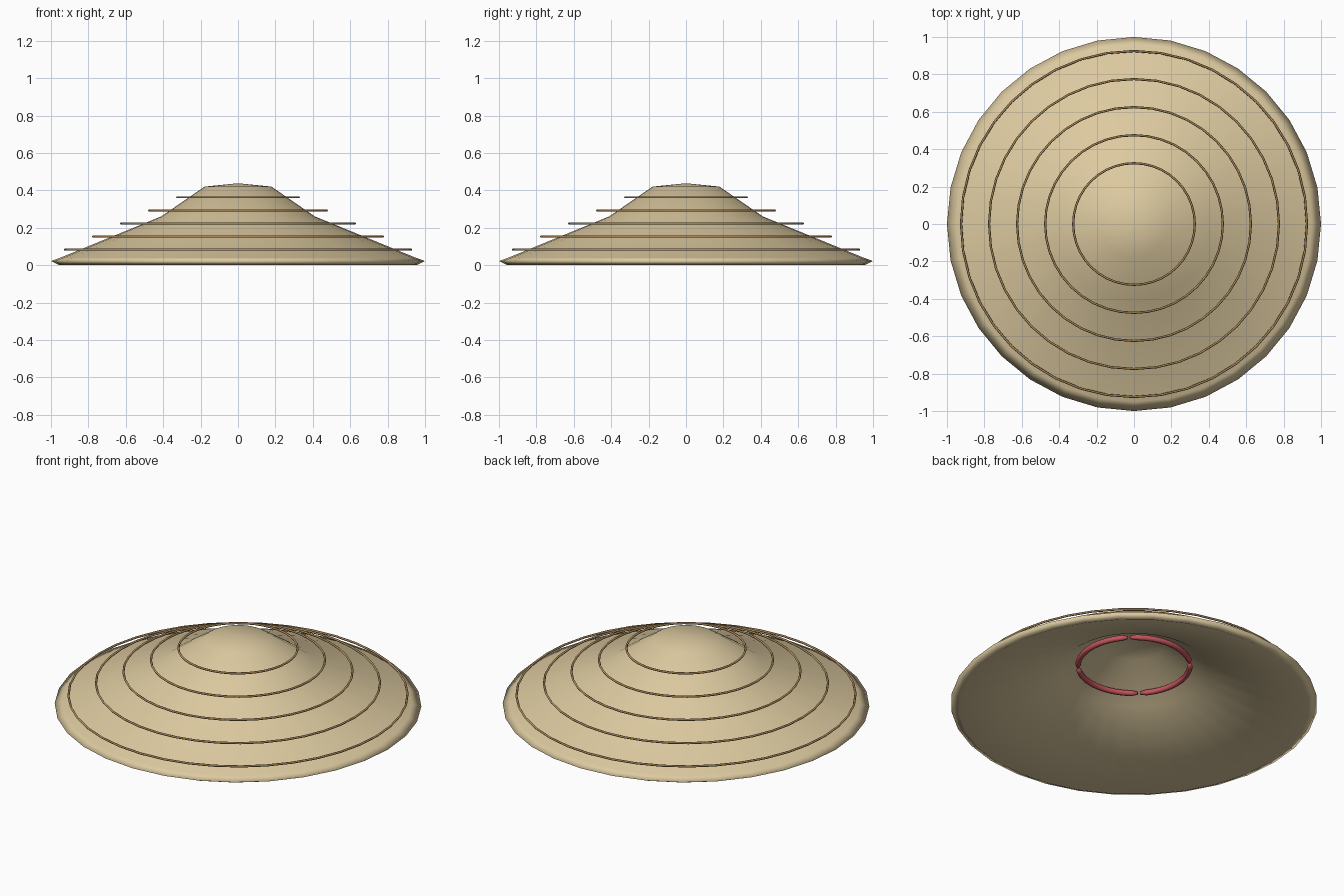
import bpy, bmesh, math
from mathutils import Vector

if "Cube" in bpy.data.objects:
    bpy.data.objects.remove(bpy.data.objects["Cube"])


def material(name, rgb):
    m = bpy.data.materials.new(name)
    m.use_nodes = True
    m.diffuse_color = (*rgb, 1)
    m.node_tree.nodes["Principled BSDF"].inputs["Base Color"].default_value = (*rgb, 1)
    return m


STRAW = material("pale straw", (0.72, 0.59, 0.35))
CANE = material("brown cane", (0.45, 0.28, 0.12))
RED = material("red cloth", (0.56, 0.09, 0.11))


def finish(bm, name, mat):
    bmesh.ops.recalc_face_normals(bm, faces=bm.faces)
    for f in bm.faces:
        f.smooth = True
    me = bpy.data.meshes.new(name)
    bm.to_mesh(me)
    bm.free()
    me.materials.append(mat)
    ob = bpy.data.objects.new(name, me)
    bpy.context.collection.objects.link(ob)
    return ob


def lathe(name, profile, mat, sides):
    """Spin an (r, z) profile round the z axis."""
    bm = bmesh.new()
    vs = [bm.verts.new((r, 0, z)) for r, z in profile]
    es = [bm.edges.new(pair) for pair in zip(vs, vs[1:])]
    bmesh.ops.spin(bm, geom=vs + es, cent=(0, 0, 0), axis=(0, 0, 1),
                   angle=math.tau, steps=sides, use_duplicate=False)
    bmesh.ops.remove_doubles(bm, verts=bm.verts, dist=1e-5)
    return finish(bm, name, mat)


def circle_profile(radius, z, thick, sides):
    angles = [math.tau * i / sides for i in range(sides + 1)]
    return [(radius + thick * math.cos(a), z + thick * math.sin(a)) for a in angles]


def arc_tube(name, radius, z, thick, start, end, mat, steps=14, sides=8):
    """Bent rod with closed, slightly narrowed ends."""
    bm = bmesh.new()
    rings = []
    for i in range(steps + 1):
        a = start + (end - start) * i / steps
        t = thick * (0.55 if i in (0, steps) else 1)
        out = Vector((math.cos(a), math.sin(a), 0))
        rings.append([bm.verts.new(out * (radius + t * math.cos(b)) +
                                   Vector((0, 0, z + t * math.sin(b))))
                      for b in (math.tau * k / sides for k in range(sides))])
    for p, q in zip(rings, rings[1:]):
        for k in range(sides):
            n = (k + 1) % sides
            bm.faces.new((p[k], p[n], q[n], q[k]))
    bm.faces.new(rings[0])
    bm.faces.new(rings[-1])
    return finish(bm, name, mat)


# Conical shell: outer slope, rolled rim, then hollow underside
lathe("hat_shell", [(0, 0.438), (0.178, 0.42), (0.412, 0.26), (0.95, 0.04),
                    (1.0, 0.022), (0.955, 0), (0.40, 0.232),
                    (0.168, 0.392), (0, 0.41)], STRAW, 32)

# Cane hoops round the outside
for i in range(5):
    lathe(f"cane_hoop_{i + 1}",
          circle_profile(0.925 - 0.15 * i, 0.083 + 0.07 * i, 0.006, 6), CANE, 40)

# Inner headband in four padded quarters
for i in range(4):
    mid = i * math.pi / 2
    half = math.radians(43.8)
    arc_tube(f"headband_{i + 1}", 0.305, 0.262, 0.016, mid - half, mid + half, RED)
